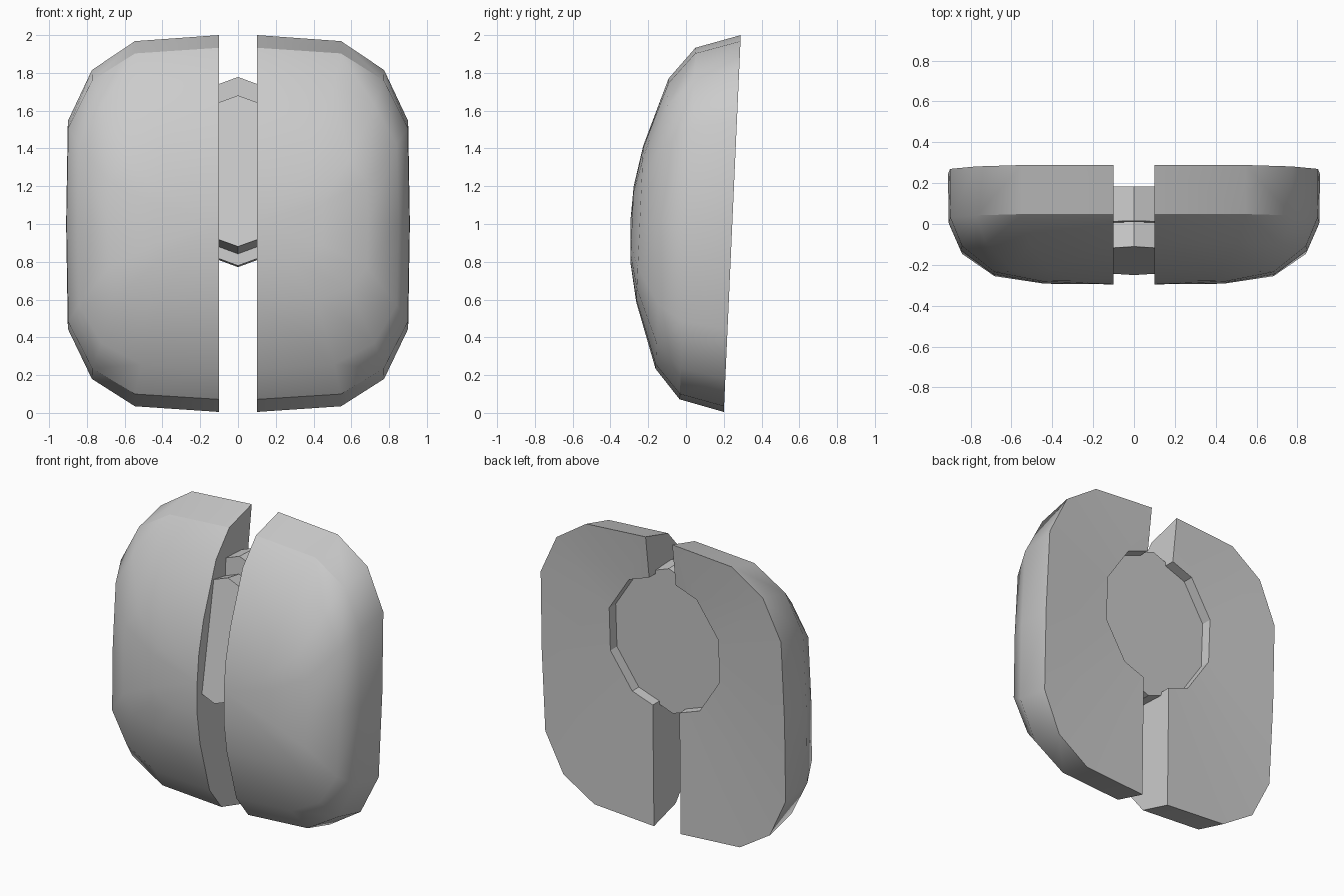
import bpy, bmesh, math
from mathutils import Matrix

cube = bpy.data.objects.get("Cube")
if cube:
    bpy.data.objects.remove(cube, do_unlink=True)

grey = bpy.data.materials.new("plain grey")
grey.use_nodes = True
grey.diffuse_color = (0.6, 0.6, 0.6, 1)
grey.node_tree.nodes["Principled BSDF"].inputs["Base Color"].default_value = (0.6, 0.6, 0.6, 1)

GAP = 0.1      # half width of the slot between the shells
LEAN = 0.045   # backward lean of the shells, y per z


def finish(bm, name, smooth):
    bmesh.ops.recalc_face_normals(bm, faces=bm.faces)
    mesh = bpy.data.meshes.new(name)
    bm.to_mesh(mesh)
    bm.free()
    mesh.materials.append(grey)
    ob = bpy.data.objects.new(name, mesh)
    bpy.context.collection.objects.link(ob)
    if smooth:
        bpy.ops.object.select_all(action='DESELECT')
        ob.select_set(True)
        bpy.context.view_layer.objects.active = ob
        bpy.ops.object.shade_smooth_by_angle(angle=math.radians(33))
    return ob


# Half outline of a shell, from the top of the slot to the bottom (x, z about the middle)
OUTLINE = [(0.0, 1.0), (0.60, 0.968), (0.85, 0.815), (0.99, 0.545), (1.0, 0.0),
           (0.99, -0.555), (0.85, -0.82), (0.60, -0.965), (0.0, -0.995)]
# Rings from the back rim to the front: half width, half height, y
RINGS = [(0.91, 1.0, 0.245), (0.908, 0.933, 0.008), (0.85, 0.77, -0.127),
         (0.69, 0.415, -0.245), (0.45, 0.2, -0.286)]
# Recess in the back for the disc
HOLE_X, HOLE_Z, HOLE_MID = 0.43, 0.475, 1.27


def hole_outline():
    pts = [(HOLE_X * math.sin(math.radians(a)), HOLE_MID + HOLE_Z * math.cos(math.radians(a)))
           for a in range(0, 181, 36)]
    # trim the two end points to the slot wall
    for end, nxt in ((0, 1), (5, 4)):
        t = GAP / pts[nxt][0]
        pts[end] = (GAP, pts[end][1] + t * (pts[nxt][1] - pts[end][1]))
    return pts


def shell(name, side):
    bm = bmesh.new()

    def vert(x, y, z):
        return bm.verts.new((side * x, y, z))

    rings = []
    for hx, hz, y in RINGS:
        rings.append([vert(max(GAP, ox * hx), y + LEAN * oz * hz, 1.0 + oz * hz)
                      for ox, oz in OUTLINE])
    crown = vert(GAP, -0.295, 1.01)
    # Domed front
    for a, b in zip(rings, rings[1:]):
        for i in range(8):
            bm.faces.new((a[i], a[i + 1], b[i + 1], b[i]))
    for i in range(8):
        bm.faces.new((rings[-1][i], rings[-1][i + 1], crown))
    # Recess wall and floor
    edge = [vert(x, 0.175 + LEAN * z, z) for x, z in hole_outline()]
    floor = [vert(x, 0.05, z) for x, z in hole_outline()]
    for i in range(5):
        bm.faces.new((edge[i], edge[i + 1], floor[i + 1], floor[i]))
    bm.faces.new(floor)
    # Slightly dished back, fanned from the rim to the recess
    rim = rings[0]
    near = [0, 1, 1, 2, 2, 3, 4, 4, 5]
    for i in range(8):
        j, k = near[i], near[i + 1]
        bm.faces.new((rim[i], rim[i + 1], edge[k]))
        if j != k:
            bm.faces.new((rim[i], edge[k], edge[j]))
    # Flat wall along the slot
    bm.faces.new([r[0] for r in rings] + [crown] + [r[-1] for r in reversed(rings)]
                 + [edge[-1], floor[-1], floor[0], edge[0]])
    return finish(bm, name, True)


def disc(name, rx, rz, depth, centre, tilt):
    """Ten-sided plate with a corner at the top, leaning back by tilt degrees."""
    bm = bmesh.new()
    bmesh.ops.create_cone(bm, cap_ends=True, segments=10, radius1=1, radius2=1, depth=depth)
    low = min(v.co.z for v in bm.verts)
    first = next(v for v in bm.verts if v.co.z == low)
    turn = math.pi / 2 - math.atan2(first.co.y, first.co.x)
    bm.transform(Matrix.Translation(centre)
                 @ Matrix.Rotation(-math.radians(tilt), 4, 'X')
                 @ Matrix.Rotation(math.pi / 2, 4, 'X')
                 @ Matrix.Diagonal((rx, rz, 1, 1))
                 @ Matrix.Rotation(turn, 4, 'Z'))
    return finish(bm, name, False)


shell("left_shell", 1)
shell("right_shell", -1)
# Back plate in the recess and the raised front plate showing through the slot
disc("back_disc", 0.44, 0.5, 0.17, (0, 0.077, 1.275), 2.6)
disc("front_disc", 0.36, 0.406, 0.24, (0, -0.062, 1.26), 9.9)
